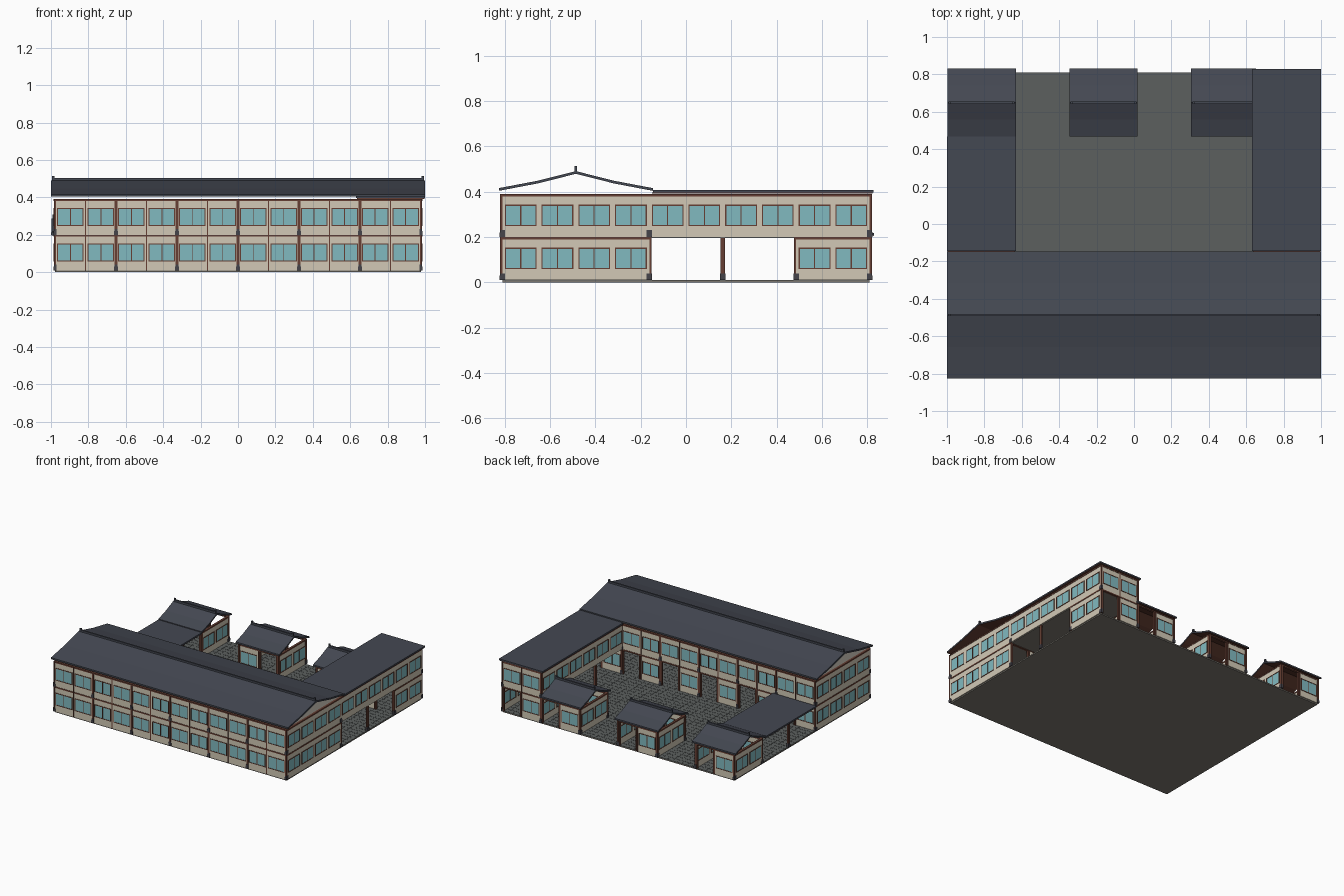
import bpy, bmesh

if "Cube" in bpy.data.objects:
    bpy.data.objects.remove(bpy.data.objects["Cube"])

def lin(h):
    c = [int(h[i:i + 2], 16) / 255 for i in (0, 2, 4)]
    return [v / 12.92 if v < .04045 else ((v + .055) / 1.055) ** 2.4 for v in c] + [1]

def material(name, h):
    m = bpy.data.materials.new(name)
    m.diffuse_color = lin(h)
    m.use_nodes = True
    m.node_tree.nodes["Principled BSDF"].inputs["Base Color"].default_value = m.diffuse_color
    return m

M = {n: material(n, h) for n, h in {
    "cream_plaster": "D2C9B6", "brown_wood": "663F33", "teal_glass": "81BAC0",
    "slate_roof": "444852", "paving_grey": "5C605F",
    "stone_grey": "7D7971", "base_grey": "45434A"}.items()}

PX, PY = .163, .1622            # bay sizes
X0, Y0 = -6 * PX, -5 * PY       # front left corner
def gx(i): return X0 + i * PX
def gy(j): return Y0 + j * PY

parts = {}
def box(part, mat, x0, x1, y0, y1, z0, z1):
    bm = parts.setdefault((part, mat), bmesh.new())
    v = [bm.verts.new((x, y, z)) for z in (z0, z1) for x, y in
         ((x0, y0), (x1, y0), (x1, y1), (x0, y1))]
    for f in ((3, 2, 1, 0), (4, 5, 6, 7), (0, 1, 5, 4), (1, 2, 6, 5), (2, 3, 7, 6), (3, 0, 4, 7)):
        bm.faces.new([v[i] for i in f])

LOW, HIGH = .01, .2             # storey floor heights

def bay(axis, i, j, z, door=False):
    """One wall bay starting at grid point i, j, running along axis."""
    s, p, c = (gx(i), PX, gy(j)) if axis == "x" else (gy(j), PY, gx(i))
    def b(part, mat, a0, a1, d, z0, z1):
        a = (s + a0, s + a1)
        e = (c - d, c + d)
        box(part, mat, *(a + e if axis == "x" else e + a), z + z0, z + z1)
    b("wall_beams", "brown_wood", 0, p, .0085, .18, .19)
    if door:
        b("door_posts", "brown_wood", .006, .014, .008, 0, .18)
        b("door_posts", "brown_wood", p - .014, p - .006, .008, 0, .18)
        return
    b("walls", "cream_plaster", 0, p, .006, 0, .18)
    m = p / 2
    b("window_glass", "teal_glass", m - .066, m + .066, .0068, .052, .139)
    for a0, a1, z0, z1 in ((-.07, -.065, .048, .143), (.065, .07, .048, .143),
                           (-.065, .065, .048, .053), (-.065, .065, .138, .143)):
        b("window_frames", "brown_wood", m + a0, m + a1, .009, z0, z1)
    b("window_mullions", "brown_wood", m - .0025, m + .0025, .008, .053, .138)

def column(i, j, z, h=.19):
    x, y = gx(i), gy(j)
    w = .0055 if i in (0, 12) else .007
    box("columns", "brown_wood", x - w, x + w, y - .01, y + .01, z, z + h)
    w += .003
    box("column_bases", "base_grey", x - w, x + w, y - .0125, y + .0125, z, z + .02)
    w -= .0015
    box("column_bases", "base_grey", x - w, x + w, y - .0115, y + .0115, z + .02, z + .03)

def pipe(i, j, z):
    x, y = gx(i), gy(j)
    box("wall_battens", "brown_wood", x - .003, x + .003, y - .01, y + .01, z, z + .19)

def row(i0, i1, j, z, doors=False, side=1):
    """Wall along x with a column every second bay."""
    for i in range(i0, i1):
        bay("x", i, j, z, doors and i % 2 == side)
    for i in range(i0, i1 + 1):
        (pipe if i % 2 else column)(i, j, z)

def side(i, j0, j1, z):
    """Wall along y."""
    for j in range(j0, j1):
        bay("y", i, j, z)

# ground slab and paving stones
box("ground_slab", "stone_grey", gx(0), gx(12), gy(0), gy(10), 0, .0085)
box("paving_bed", "paving_grey", gx(0) + .001, gx(12) - .001, gy(0) + .001, gy(10) - .001, .008, .0095)
NX, NY = 48, 40
dx, dy = (gx(12) - gx(0)) / NX, (gy(10) - gy(0)) / NY
for a in range(NX):
    for c in range(NY):
        x, y = gx(0) + a * dx, gy(0) + c * dy
        box("paving_stones", "paving_grey", x + .001, x + dx - .001, y + .001, y + dy - .001, .009, .0105)

# main front wing, two storeys
for z in (LOW, HIGH):
    row(0, 12, 0, z)
    side(0, 0, 4, z)
    side(12, 0, 4, z)
row(0, 12, 4, LOW, True)
row(0, 12, 4, HIGH)

# right wing, upper storey over an open passage
side(12, 4, 10, HIGH)
side(10, 4, 10, HIGH)
row(10, 12, 10, HIGH)
row(10, 12, 10, LOW, True)
row(10, 12, 8, LOW, True)
side(12, 8, 10, LOW)

# gatehouses along the back
for i in (0, 4, 8):
    row(i, i + 2, 10, LOW, True)
    row(i, i + 2, 8, LOW, True)
    side(i, 8, 10, LOW)
    side(i + 2, 8, 10, LOW)

# passage posts under both side wings
for i in (0, 2, 10, 12):
    column(i, 6, LOW, .185)

# floors and ceilings
for z in (.195, .384):
    box("main_wing_floors", "stone_grey", gx(0), gx(12), gy(0), gy(4), z, z + .005)
    box("right_wing_floors", "stone_grey", gx(10), gx(12), gy(4), gy(10), z, z + .005)

# flat side wing roofs with timber underside
O = .02
for n, xa, xb, yb, z in (("right", gx(10) - O, 1, .828, .397), ("left", -1, gx(2) + O, gy(8) - .018, .2)):
    box(n + "_wing_roof", "slate_roof", xa, xb, gy(4) + .017, yb, z, z + .011)
    box(n + "_wing_roof_boards", "brown_wood", xa + .004, xb - .004, gy(4) + .012, yb - .004, z - .005, z)

# join the collected boxes into objects
for (part, mat), bm in parts.items():
    me = bpy.data.meshes.new(part)
    bm.to_mesh(me)
    bm.free()
    me.materials.append(M[mat])
    bpy.context.collection.objects.link(bpy.data.objects.new(part, me))

def gable(name, xa, xb, yc, hw, ze, zr, t=.012):
    """Flared gable roof shell with ridge cap and ridge ends."""
    top = [(-1, 0), (-.5, .43), (0, 1), (.5, .43), (1, 0)]
    pts = [(yc + a * hw, ze + h * (zr - ze)) for a, h in top]
    prof = pts + [(y, z - t) for y, z in reversed(pts)]
    bm = bmesh.new()
    ends = [[bm.verts.new((x, y, z)) for y, z in prof] for x in (xa, xb)]
    n = len(prof)
    for k in range(n):
        q = (k + 1) % n
        bm.faces.new((ends[0][k], ends[0][q], ends[1][q], ends[1][k]))
    for e in ends:                       # end edges, one quad per slope piece
        for k in range(4):
            bm.faces.new((e[k], e[k + 1], e[n - 2 - k], e[n - 1 - k]))
    bmesh.ops.recalc_face_normals(bm, faces=bm.faces)
    bm.normal_update()
    for f in bm.faces:                   # timber underside
        f.material_index = 1 if f.normal.z < -.3 else 0
    def cap(x0, x1, w, z0, z1):
        g = bmesh.ops.create_cube(bm, size=1)
        for v in g["verts"]:
            v.co = ((x0 + x1) / 2 + v.co.x * (x1 - x0), yc + v.co.y * w, (z0 + z1) / 2 + v.co.z * (z1 - z0))
    cap(xa + .006, xb - .006, .012, zr - .008, zr + .012)
    for x in (xa + .012, xb - .012):
        cap(x - .006, x + .006, .012, zr - .008, zr + .022)
    me = bpy.data.meshes.new(name)
    bm.to_mesh(me)
    bm.free()
    me.materials.append(M["slate_roof"])
    me.materials.append(M["brown_wood"])
    bpy.context.collection.objects.link(bpy.data.objects.new(name, me))

gable("main_roof", -1, 1, gy(2), .34, .416, .491)
for k, i in enumerate((0, 4, 8)):
    gable("gatehouse_roof_%d" % (k + 1), gx(i) - .02, gx(i + 2) + (.02 if i < 8 else 0),
          gy(9), .182, .217, .287)
